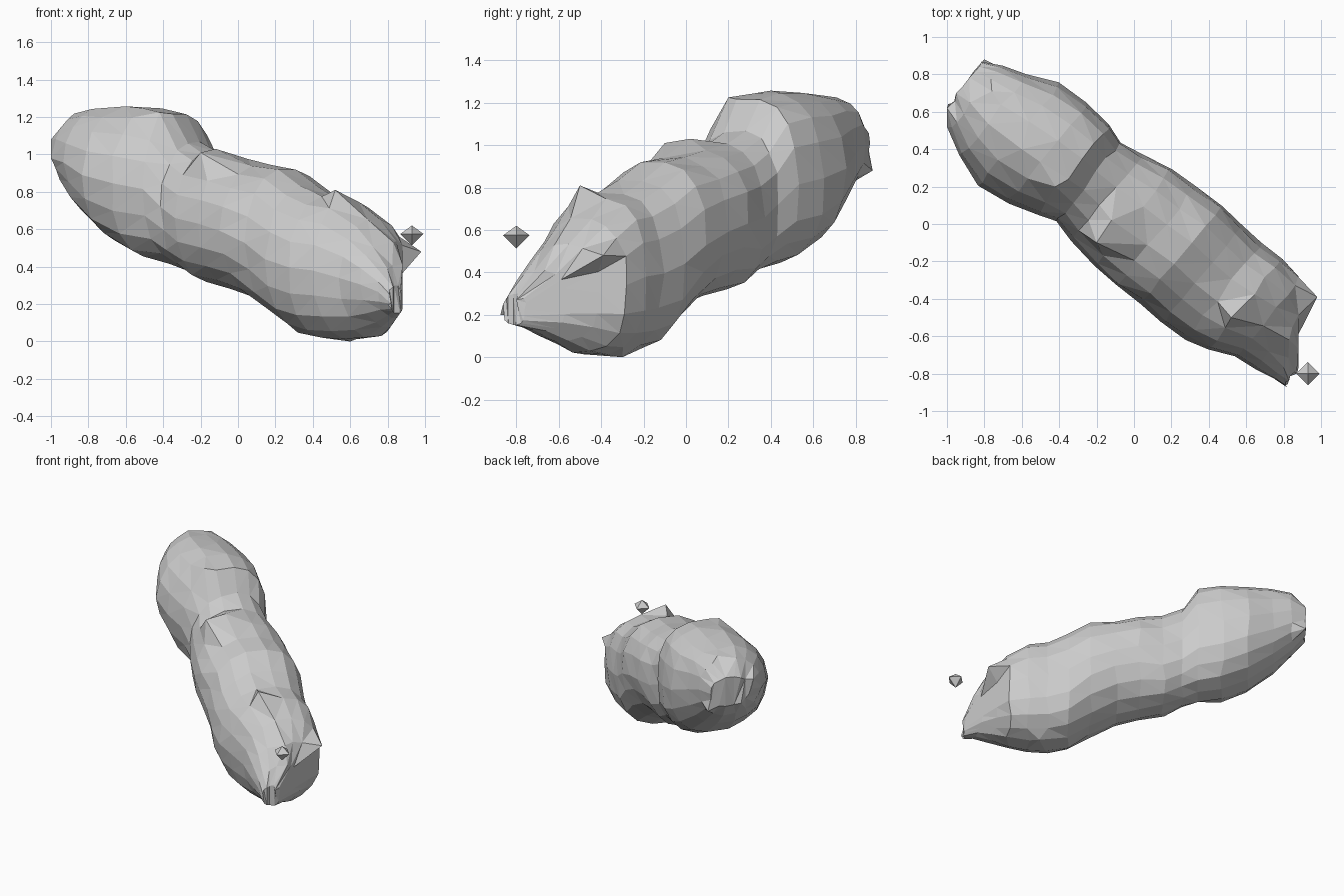
import bpy, bmesh, math, random
from mathutils import Vector

if "Cube" in bpy.data.objects:
    bpy.data.objects.remove(bpy.data.objects["Cube"])

random.seed(4)
ALONG = Vector((0.78, -0.625, 0))    # horizontal direction of the body
ACROSS = Vector((0.625, 0.78, 0))
SIDES = 18

# Upright cross-sections: station, side min, side max, bottom, top
sections = [
    (-1.17, -.12, .17, .90, 1.12), (-1.08, -.22, .22, .79, 1.22),
    (-.95, -.30, .27, .67, 1.245), (-.78, -.36, .34, .53, 1.25),
    (-.60, -.33, .35, .44, 1.25), (-.43, -.28, .33, .41, 1.22),
    (-.33, -.25, .30, .37, 1.07), (-.20, -.28, .32, .31, 1.01),
    (-.03, -.31, .355, .28, .98), (.13, -.32, .365, .24, .945),
    (.30, -.31, .375, .13, .925), (.45, -.32, .36, .04, .84),
    (.60, -.31, .345, .01, .78), (.73, -.28, .35, 0, .76),
    (.87, -.22, .34, .02, .66), (1.0, -.20, .28, .07, .54),
    (1.10, -.18, .16, .12, .41), (1.17, -.17, -.03, .15, .30),
]


def finish(bm, name):
    bmesh.ops.recalc_face_normals(bm, faces=bm.faces)
    mesh = bpy.data.meshes.new(name)
    bm.to_mesh(mesh)
    bm.free()
    ob = bpy.data.objects.new(name, mesh)
    bpy.context.collection.objects.link(ob)
    return ob


def soft(v, power):
    return math.copysign(abs(v) ** power, v)


# Lumpy body, lofted through the sections; fuller on the back flank
bm = bmesh.new()
rings = []
for s, n0, n1, z0, z1 in sections:
    ring = []
    for i in range(SIDES):
        a = 2 * math.pi * i / SIDES
        k = 1 + random.uniform(-.025, .01)
        power = .8 if math.cos(a) > 0 else .95
        if math.cos(a) > 0 and math.sin(a) < 0 and -.1 < s < .4:
            power = 1.05                      # waist is rounder underneath
        n = (n0 + n1) / 2 + (n1 - n0) / 2 * soft(math.cos(a), power) * k
        z = (z0 + z1) / 2 + (z1 - z0) / 2 * soft(math.sin(a), power) * k
        p = ALONG * (s + random.uniform(-.012, .012)) + ACROSS * n
        # the lower end is cut off almost flat
        limit = .86 + .02 * k - max(0, .17 - z) * .7
        ring.append(bm.verts.new((min(p.x, limit), p.y, z)))
    rings.append(ring)
for r0, r1 in zip(rings, rings[1:]):
    for i in range(SIDES):
        j = (i + 1) % SIDES
        bm.faces.new((r0[i], r0[j], r1[j], r1[i]))
caps = [bm.faces.new(rings[0]), bm.faces.new(rings[-1])]
bmesh.ops.triangulate(bm, faces=caps)

# Sharp corners and bumps pulled out of the surface
for peak in [(.98, -.39, .48), (.52, -.50, .81), (-.80, .88, .88),
             (-1.0, .62, 1.08), (-1.0, .52, .98), (.82, -.875, .20),
             (.87, -.80, .27), (.60, -.30, 0), (-.6, .4, 1.257),
             (-.20, -.10, 1.01), (-.12, .02, 1.03), (.83, -.62, .53),
             (-.76, .71, 1.225), (-.42, .2, 1.225)]:
    peak = Vector(peak)
    min(bm.verts, key=lambda v: (v.co - peak).length).co = peak
bmesh.ops.triangulate(bm, faces=bm.faces, quad_method='SHORT_EDGE')
finish(bm, "lumpy_body")

# Small floating octahedral fragment
bm = bmesh.new()
c = Vector((.93, -.80, .575))
ring = [bm.verts.new(c + Vector(d) * .062)
        for d in ((1, 0, 0), (0, 1, 0), (-1, 0, 0), (0, -1, 0))]
for dz in (.045, -.062):
    tip = bm.verts.new(c + Vector((0, 0, dz)))
    for i in range(4):
        bm.faces.new((ring[i], ring[(i + 1) % 4], tip))
finish(bm, "loose_fragment")
